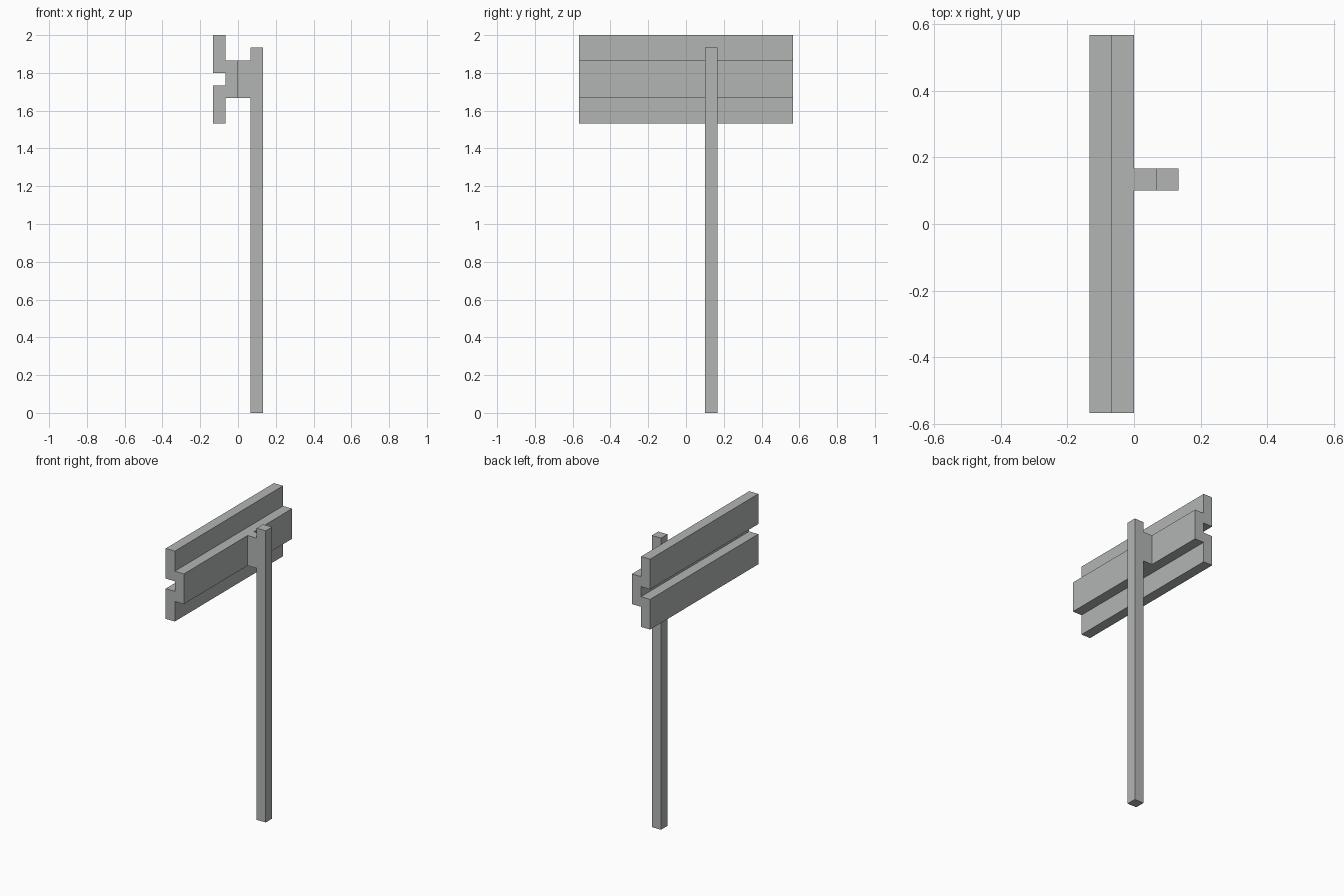
import bpy

if "Cube" in bpy.data.objects:
    bpy.data.objects.remove(bpy.data.objects["Cube"])

U = 1 / 15  # the model sits on a regular grid of this size

steel = bpy.data.materials.new("galvanised_grey")
steel.diffuse_color = (0.45, 0.46, 0.46, 1)
steel.use_nodes = True
steel.node_tree.nodes["Principled BSDF"].inputs["Base Color"].default_value = steel.diffuse_color


def box(name, x, y, z):
    """Box from (min, max) ranges given in grid units."""
    ranges = (x, y, z)
    bpy.ops.mesh.primitive_cube_add(size=1, location=[(a + b) / 2 * U for a, b in ranges])
    ob = bpy.context.object
    ob.name = name
    ob.scale = [(b - a) * U for a, b in ranges]
    bpy.ops.object.transform_apply(location=False, rotation=False, scale=True)
    ob.data.materials.append(steel)
    return ob


LENGTH = (-8.5, 8.5)
POST_Y = (1.5, 2.5)

# Guard rail: two face strips joined by a recessed web
for name, z in (("upper_rail", (27, 30)), ("lower_rail", (23, 26))):
    box(name, (-2, -1), LENGTH, z)
box("rail_web", (-1, 0), LENGTH, (25, 28))

# Post with the spacer block that carries the rail
box("spacer_block", (0, 1), POST_Y, (25, 28))
box("post", (1, 2), POST_Y, (0, 29))
